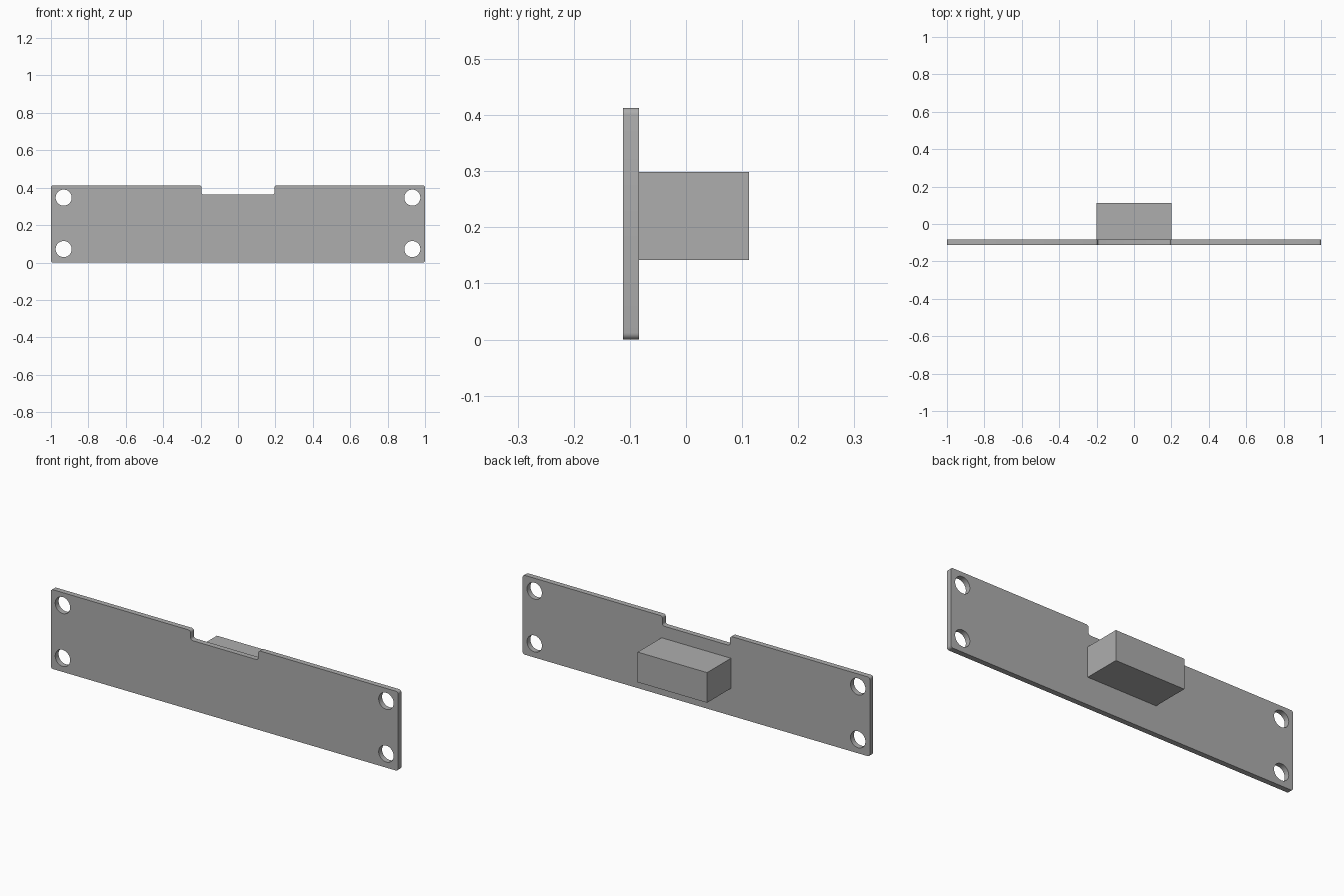
import bpy, bmesh
from math import pi
from mathutils import Matrix

if "Cube" in bpy.data.objects:
    bpy.data.objects.remove(bpy.data.objects["Cube"], do_unlink=True)

FRONT, BACK, TOP = -0.112, -0.084, 0.413

grey = bpy.data.materials.new("plain_grey")
grey.use_nodes = True
grey.diffuse_color = (0.42, 0.42, 0.42, 1)
grey.node_tree.nodes["Principled BSDF"].inputs["Base Color"].default_value = grey.diffuse_color


def add_object(name, bm):
    bmesh.ops.recalc_face_normals(bm, faces=bm.faces)
    mesh = bpy.data.meshes.new(name)
    bm.to_mesh(mesh)
    bm.free()
    mesh.materials.append(grey)
    obj = bpy.data.objects.new(name, mesh)
    bpy.context.collection.objects.link(obj)
    return obj


# Notched plate: half profile mirrored, extruded, then every corner rounded
half = [(1, 0), (1, TOP), (0.195, TOP), (0.195, 0.363)]
outline = half + [(-x, z) for x, z in reversed(half)]
bm = bmesh.new()
face = bm.faces.new([bm.verts.new((x, FRONT, z)) for x, z in outline])
extruded = bmesh.ops.extrude_face_region(bm, geom=[face])["geom"]
bmesh.ops.translate(bm, vec=(0, BACK - FRONT, 0),
                    verts=[v for v in extruded if isinstance(v, bmesh.types.BMVert)])
corners = [e for e in bm.edges if abs(e.verts[0].co.y - e.verts[1].co.y) > 0.01]
bmesh.ops.bevel(bm, geom=corners, offset=0.012, segments=5, profile=0.5, affect='EDGES')
plate = add_object("mounting_plate", bm)

# Four screw holes
bm = bmesh.new()
for x in (-0.932, 0.932):
    for z in (0.072, 0.347):
        place = Matrix.Translation((x, (FRONT + BACK) / 2, z)) @ Matrix.Rotation(pi / 2, 4, 'X')
        bmesh.ops.create_cone(bm, cap_ends=True, segments=48, radius1=0.043,
                              radius2=0.043, depth=0.1, matrix=place)
cutter = add_object("hole_cutter", bm)
cutter.hide_render = True
holes = plate.modifiers.new("screw_holes", 'BOOLEAN')
holes.operation = 'DIFFERENCE'
holes.solver = 'EXACT'
holes.object = cutter

bpy.ops.object.select_all(action='DESELECT')
plate.select_set(True)
bpy.context.view_layer.objects.active = plate
bpy.ops.object.modifier_apply(modifier=holes.name)
bpy.data.objects.remove(cutter, do_unlink=True)
bpy.ops.object.shade_smooth_by_angle(angle=pi / 6)

# Solid block on the back of the plate
bm = bmesh.new()
size = Matrix.Diagonal((0.4, 0.112 - BACK, 0.157, 1))
bmesh.ops.create_cube(bm, size=1, matrix=Matrix.Translation((0, (0.112 + BACK) / 2, 0.2205)) @ size)
add_object("rear_block", bm)
